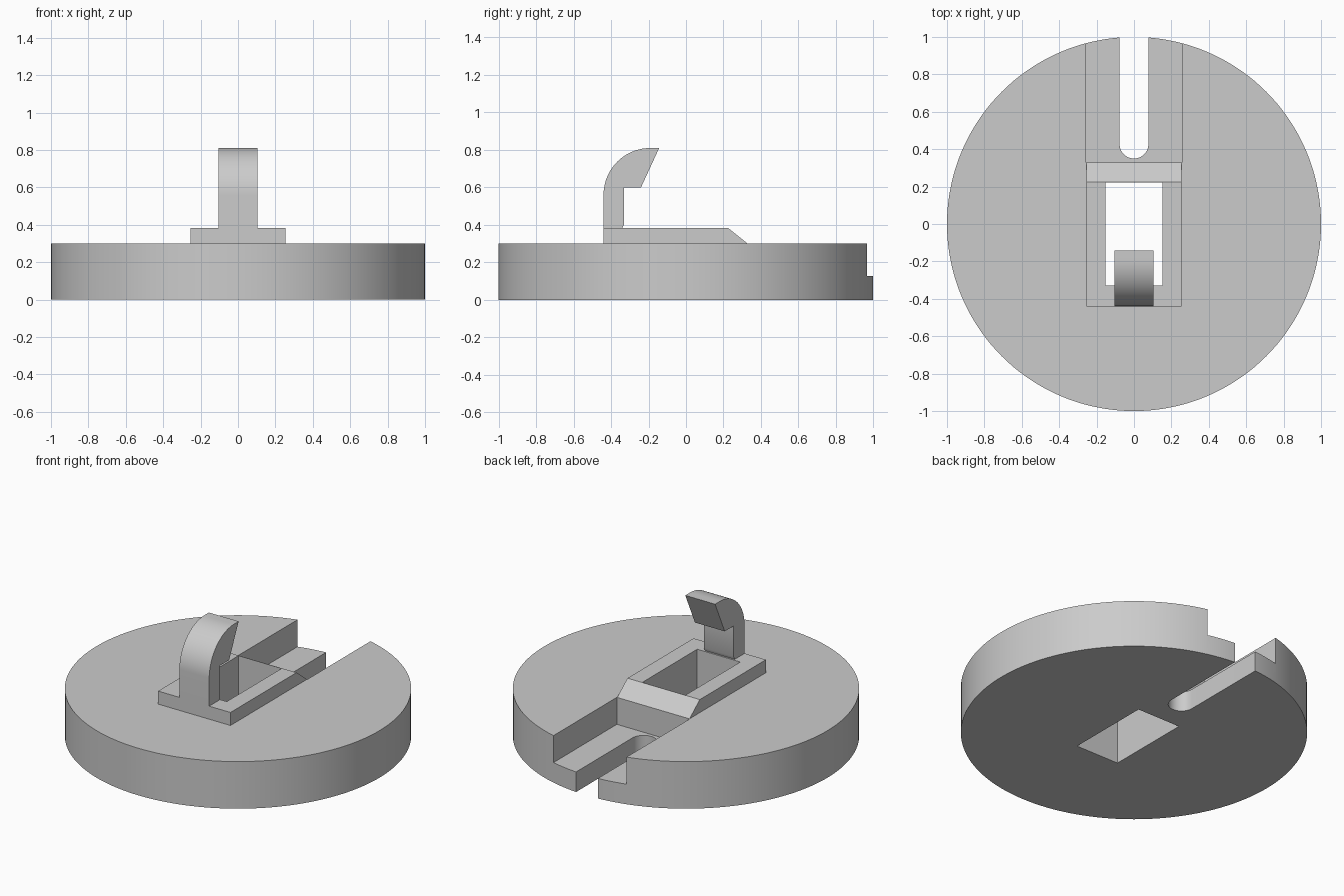
import bpy, bmesh
from math import sin, cos, pi, radians

cube = bpy.data.objects.get("Cube")
if cube:
    bpy.data.objects.remove(cube, do_unlink=True)

# Single plain grey
GREY = (0.6, 0.6, 0.6, 1)
grey = bpy.data.materials.new("plain grey")
grey.use_nodes = True
grey.diffuse_color = GREY
grey.node_tree.nodes["Principled BSDF"].inputs["Base Color"].default_value = GREY


def arc(cx, cy, r, start, end, steps):
    """Points along an arc, angles in degrees."""
    angles = [radians(start + (end - start) * i / steps) for i in range(steps + 1)]
    return [(cx + r * cos(a), cy + r * sin(a)) for a in angles]


def prism(name, outline, low, high, axis="z"):
    """Extrude an outline along z (points are x, y) or along x (points are y, z)."""
    bm = bmesh.new()
    place = (lambda p: (p[0], p[1], low)) if axis == "z" else (lambda p: (low, p[0], p[1]))
    face = bm.faces.new([bm.verts.new(place(p)) for p in outline])
    moved = bmesh.ops.extrude_face_region(bm, geom=[face])["geom"]
    shift = (0, 0, high - low) if axis == "z" else (high - low, 0, 0)
    bmesh.ops.translate(bm, vec=shift, verts=[v for v in moved if isinstance(v, bmesh.types.BMVert)])
    bmesh.ops.recalc_face_normals(bm, faces=bm.faces)
    mesh = bpy.data.meshes.new(name)
    bm.to_mesh(mesh)
    bm.free()
    mesh.materials.append(grey)
    obj = bpy.data.objects.new(name, mesh)
    bpy.context.collection.objects.link(obj)
    return obj


def box(name, x, y0, y1, z0, z1):
    return prism(name, [(-x, y0), (x, y0), (x, y1), (-x, y1)], z0, z1)


def combine(target, tool, operation):
    """Apply a boolean and discard the tool object."""
    mod = target.modifiers.new(operation, "BOOLEAN")
    mod.object, mod.operation, mod.solver = tool, operation, "EXACT"
    bpy.context.view_layer.update()
    result = target.evaluated_get(bpy.context.evaluated_depsgraph_get())
    mesh = bpy.data.meshes.new_from_object(result)
    target.modifiers.clear()
    target.data = mesh
    bpy.data.objects.remove(tool, do_unlink=True)


# Round base, with a raised frame that slopes down at the back
base = prism("round_base", arc(0, 0, 1, 0, 360, 144)[:-1], 0, 0.3)
frame_side = [(-0.44, 0.2), (0.329, 0.2), (0.329, 0.3), (0.225, 0.383), (-0.44, 0.383)]
combine(base, prism("raised_frame", frame_side, -0.255, 0.255, "x"), "UNION")

# Curved hook standing on the front of the frame
hook_side = [(-0.34, 0.383), (-0.345, 0.35), (-0.44, 0.35)]
hook_side += arc(-0.19, 0.56, 0.25, 180, 90, 24) + [(-0.143, 0.81)]
combine(base, prism("hook", hook_side, -0.105, 0.105, "x"), "UNION")

# Window through the frame, wide channel and round-ended slot at the back
combine(base, box("window_cutter", 0.152, -0.33, 0.222, -0.2, 0.6), "DIFFERENCE")
combine(base, box("channel_cutter", 0.257, 0.329, 1.2, 0.128, 0.6), "DIFFERENCE")
slot = arc(0, 0.427, 0.077, 180, 360, 24) + [(0.077, 1.2), (-0.077, 1.2)]
combine(base, prism("slot_cutter", slot, -0.2, 0.6), "DIFFERENCE")

# Smooth the rounded walls only
bpy.ops.object.select_all(action="DESELECT")
base.select_set(True)
bpy.context.view_layer.objects.active = base
bpy.ops.object.shade_smooth_by_angle(angle=radians(25))
